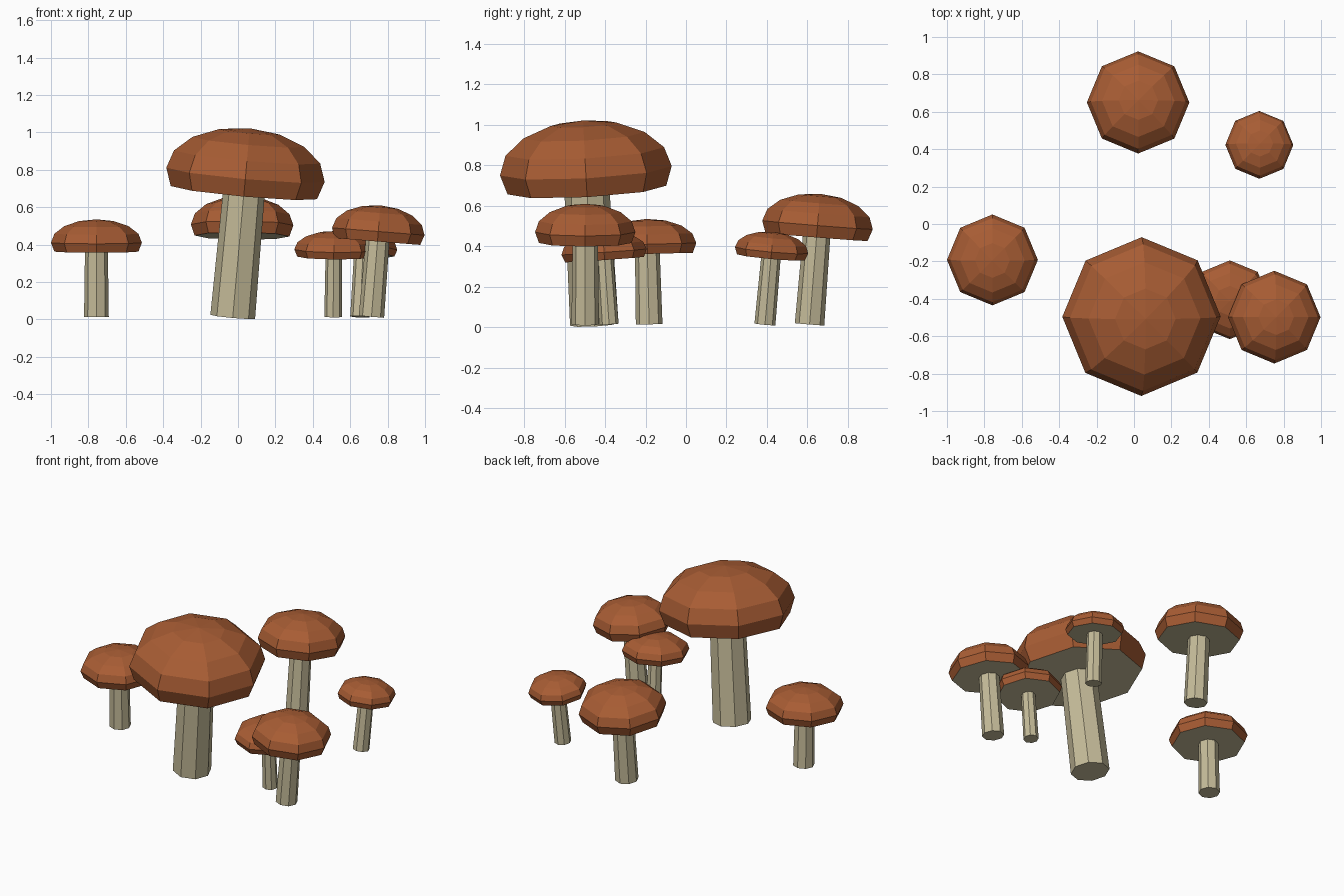
import bpy, bmesh, math
from mathutils import Vector, Matrix

if "Cube" in bpy.data.objects:
    bpy.data.objects.remove(bpy.data.objects["Cube"])

SIDES = 8


def material(name, rgb):
    m = bpy.data.materials.new(name)
    m.diffuse_color = (*rgb, 1)
    m.use_nodes = True
    m.node_tree.nodes["Principled BSDF"].inputs["Base Color"].default_value = m.diffuse_color
    return m


BROWN = material("cap_brown", (0.39, 0.108, 0.034))
CREAM = material("stem_cream", (0.56, 0.50, 0.32))


def lathe(name, profile, matrix, mats):
    """Spin (radius, height) points, bottom to top, into an eight-sided solid."""
    bm = bmesh.new()
    rings = []
    for r, z in profile:
        if r == 0:
            rings.append([bm.verts.new((0, 0, z))])
        else:
            rings.append([bm.verts.new((r * math.cos(a), r * math.sin(a), z))
                          for a in (math.tau * i / SIDES for i in range(SIDES))])
    bottom = bm.faces.new(rings[0][::-1])
    for low, high in zip(rings, rings[1:]):
        for i in range(SIDES):
            j = (i + 1) % SIDES
            if len(high) == 1:
                bm.faces.new((low[i], low[j], high[0]))
            else:
                bm.faces.new((low[i], low[j], high[j], high[i]))
    if len(rings[-1]) > 1:
        bm.faces.new(rings[-1])
    bottom.material_index = len(mats) - 1   # underside takes the last material
    bm.transform(matrix)
    me = bpy.data.meshes.new(name)
    bm.to_mesh(me)
    bm.free()
    for m in mats:
        me.materials.append(m)
    ob = bpy.data.objects.new(name, me)
    bpy.context.collection.objects.link(ob)


def mushroom(name, cap, lean, radius, dome, stem):
    """cap: centre of the widest ring; lean: x and y shift per unit of height."""
    base_z = 0.014
    rise = cap[2] - base_z
    base = Vector((cap[0] - lean[0] * rise, cap[1] - lean[1] * rise, base_z))
    axis = Vector((lean[0], lean[1], 1))
    length = axis.length * rise
    mat = Matrix.Translation(base) @ Vector((0, 0, 1)).rotation_difference(axis).to_matrix().to_4x4()
    # stem, ending inside the cap
    lathe(name + "_stem", [(stem, 0), (stem * 0.92, length)], mat, [CREAM])
    # cap: flattened sphere cut just below its widest ring
    angles = [math.radians(22.5 * k) for k in range(-1, 4)]
    profile = [(radius * math.cos(a), length + dome * math.sin(a)) for a in angles]
    lathe(name + "_cap", profile + [(0, length + dome)], mat, [BROWN, CREAM])


mushroom("large", (0.04, -0.495, 0.773), (0.09, -0.055), 0.425, 0.25, 0.12)
mushroom("left", (-0.757, -0.192, 0.41), (0.0, -0.025), 0.243, 0.125, 0.066)
mushroom("right", (0.75, -0.498, 0.47), (0.08, 0.0), 0.248, 0.14, 0.068)
mushroom("back", (0.022, 0.65, 0.505), (0.01, 0.08), 0.274, 0.155, 0.073)
mushroom("back_right", (0.67, 0.423, 0.38), (0.05, 0.09), 0.182, 0.092, 0.052)
mushroom("small", (0.512, -0.405, 0.372), (0.01, -0.07), 0.211, 0.1, 0.047)
